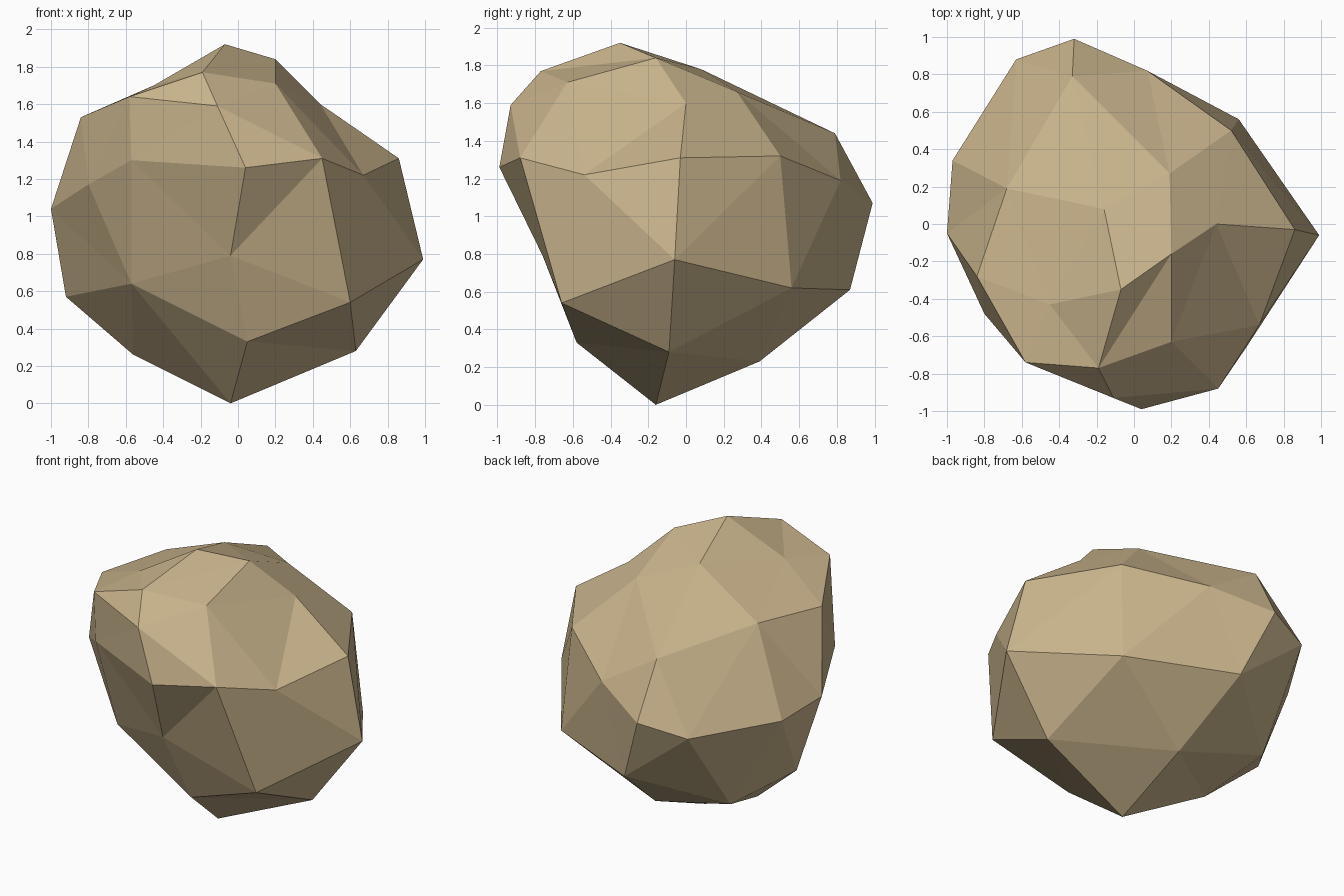
import bpy, bmesh
from mathutils import Vector

if "Cube" in bpy.data.objects:
    bpy.data.objects.remove(bpy.data.objects["Cube"])

# Corner points of the boulder, ring by ring from the ground up
BASE = [(-.04, -.16, 0), (.05, -.58, .33), (.63, -.09, .28),
        (-.04, .39, .23), (-.66, .46, .40), (-.56, .02, .26)]
LOWER = [(.60, -.66, .54), (.99, -.06, .77), (.56, .56, .62), (-.14, .87, .61),
         (-.92, .11, .57), (-.57, -.50, .64), (-.04, -.76, .79)]
MIDDLE = [(.04, -.99, 1.26), (.45, -.88, 1.31), (.67, -.54, 1.22), (.86, -.03, 1.31),
          (.52, .50, 1.32), (.07, .82, 1.19), (-.32, .99, 1.07), (-.63, .88, 1.0),
          (-.97, .34, 1.01), (-1.0, -.05, 1.04), (-.80, -.48, 1.17), (-.57, -.735, 1.30)]
CROWN = [(-.11, -.93, 1.59), (-.58, -.74, 1.64), (-.84, -.28, 1.53), (-.68, .19, 1.55),
         (-.33, .79, 1.44), (.44, 0, 1.60), (.19, .27, 1.66), (-.16, .08, 1.78),
         (-.45, -.43, 1.70), (-.19, -.77, 1.77), (.20, -.63, 1.71),
         (.20, -.16, 1.84), (-.07, -.35, 1.92)]
points = [Vector(p) for p in BASE + LOWER + MIDDLE + CROWN]
centre = Vector((0, 0, .95))

# Connect the points as facets of a near-sphere, so hollows keep their corners
bm = bmesh.new()
verts = [bm.verts.new((p - centre).normalized() * (p - centre).length ** .15)
         for p in points]
bmesh.ops.convex_hull(bm, input=bm.verts[:])

# Move every corner to its real place
for v, p in zip(verts, points):
    v.co = p

# Turn the facet edge under the peak so the ridge runs down to the front
peak, notch = verts[-1], verts[-3]
edge = bm.edges.get((peak, notch))
if edge:
    bmesh.utils.edge_rotate(edge, False)

bmesh.ops.recalc_face_normals(bm, faces=bm.faces[:])
mesh = bpy.data.meshes.new("boulder")
bm.to_mesh(mesh)
bm.free()

# Sandy stone colour
stone = bpy.data.materials.new("sandy stone")
stone.diffuse_color = (.58, .45, .26, 1)
stone.use_nodes = True
stone.node_tree.nodes["Principled BSDF"].inputs["Base Color"].default_value = stone.diffuse_color
mesh.materials.append(stone)
boulder = bpy.data.objects.new("boulder", mesh)
bpy.context.collection.objects.link(boulder)
